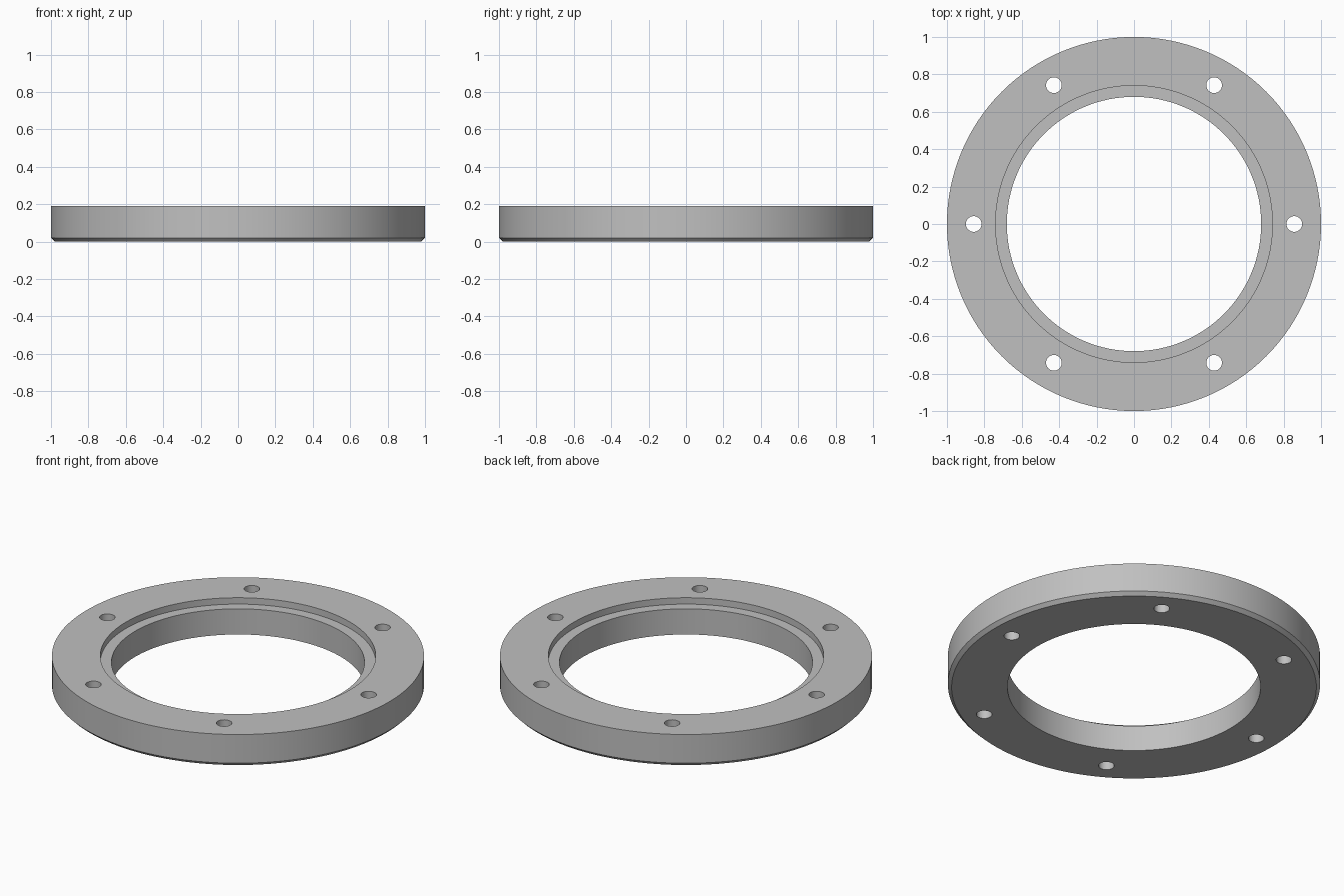
import bpy
import bmesh
from math import cos, sin, tau, radians

SEGMENTS = 128
HEIGHT = 0.19
HOLES = 6

cube = bpy.data.objects.get("Cube")
if cube:
    bpy.data.objects.remove(cube, do_unlink=True)

grey = bpy.data.materials.new("plain grey")
grey.use_nodes = True
colour = (0.53, 0.53, 0.53, 1)
grey.diffuse_color = colour
grey.node_tree.nodes["Principled BSDF"].inputs["Base Color"].default_value = colour


def lathe(name, profile):
    """Revolve a closed (radius, height) profile around z."""
    bm = bmesh.new()
    rings = []
    for i in range(SEGMENTS):
        a = tau * i / SEGMENTS
        rings.append([bm.verts.new((r * cos(a), r * sin(a), z)) for r, z in profile])
    n = len(profile)
    for i, ring in enumerate(rings):
        following = rings[(i + 1) % SEGMENTS]
        for j in range(n):
            k = (j + 1) % n
            bm.faces.new((ring[j], following[j], following[k], ring[k]))
    bmesh.ops.recalc_face_normals(bm, faces=bm.faces)
    mesh = bpy.data.meshes.new(name)
    bm.to_mesh(mesh)
    bm.free()
    obj = bpy.data.objects.new(name, mesh)
    bpy.context.collection.objects.link(obj)
    return obj


# Ring body: chamfered lower rim and a shallow recess around the bore
ring = lathe("flange_ring", [
    (0.68, 0), (0.98, 0), (1, 0.02), (1, HEIGHT),
    (0.74, HEIGHT), (0.74, HEIGHT - 0.038), (0.68, HEIGHT - 0.038),
])
ring.data.materials.append(grey)

# Bolt holes: one cutter mesh holding all the cylinders
bm = bmesh.new()
for i in range(HOLES):
    a = tau * i / HOLES
    made = bmesh.ops.create_cone(bm, cap_ends=True, segments=32,
                                 radius1=0.042, radius2=0.042, depth=1)
    bmesh.ops.translate(bm, verts=made["verts"], vec=(0.857 * cos(a), 0.857 * sin(a), 0))
mesh = bpy.data.meshes.new("bolt_hole_cutter")
bm.to_mesh(mesh)
bm.free()
mesh.materials.append(grey)
cutter = bpy.data.objects.new("bolt_hole_cutter", mesh)
bpy.context.collection.objects.link(cutter)

# Cut the holes, then drop the cutter
bpy.context.view_layer.objects.active = ring
ring.select_set(True)
cut = ring.modifiers.new("bolt_holes", "BOOLEAN")
cut.operation = "DIFFERENCE"
cut.solver = "EXACT"
cut.object = cutter
bpy.ops.object.modifier_apply(modifier=cut.name)
bpy.data.objects.remove(cutter, do_unlink=True)

# Smooth walls with crisp edges
bpy.ops.object.shade_smooth_by_angle(angle=radians(30))
